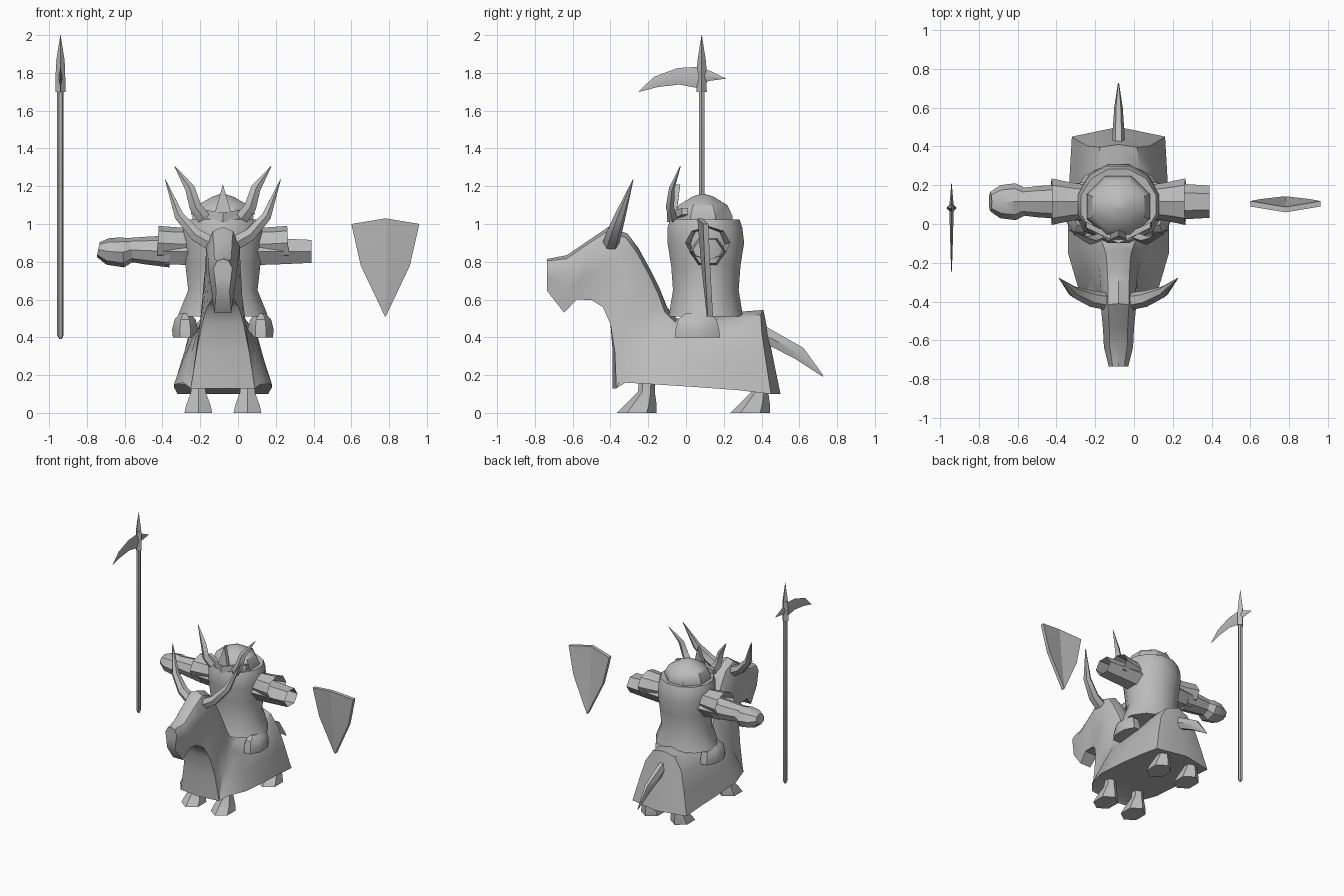
import bpy, bmesh, math
from mathutils import Vector

CX = -0.08   # centre line of mount and rider
grey = bpy.data.materials.new("plain grey")
grey.diffuse_color = (0.5, 0.5, 0.5, 1)


def finish(name, bm, angle=35):
    bmesh.ops.remove_doubles(bm, verts=bm.verts, dist=0.0005)
    bmesh.ops.recalc_face_normals(bm, faces=bm.faces)
    me = bpy.data.meshes.new(name)
    bm.to_mesh(me)
    bm.free()
    me.materials.append(grey)
    ob = bpy.data.objects.new(name, me)
    bpy.context.collection.objects.link(ob)
    bpy.ops.object.select_all(action='DESELECT')
    ob.select_set(True)
    bpy.context.view_layer.objects.active = ob
    bpy.ops.object.shade_smooth_by_angle(angle=math.radians(angle))
    return ob


def loft(name, rings, caps=(True, True), angle=35):
    """Skin a list of point rings; end caps are fans."""
    bm = bmesh.new()
    vs = [[bm.verts.new(p) for p in r] for r in rings]
    n = len(vs[0])
    for a, b in zip(vs, vs[1:]):
        for i in range(n):
            j = (i + 1) % n
            bm.faces.new((a[i], a[j], b[j], b[i]))
    for use, r in zip(caps, (vs[0], vs[-1])):
        if use:
            c = bm.verts.new((r[0].co + r[n // 2].co) / 2)
            for i in range(n):
                bm.faces.new((r[i], r[(i + 1) % n], c))
    return finish(name, bm, angle)


def tube(name, path, radii, ref, sides=6, caps=(True, True), angle=35):
    """Tapered tube; radii are (along ref, across ref)."""
    pts = [Vector(p) for p in path]
    rings = []
    for i, p in enumerate(pts):
        t = (pts[min(i + 1, len(pts) - 1)] - pts[max(i - 1, 0)]).normalized()
        u = Vector(ref)
        u = (u - t * u.dot(t)).normalized()
        w = t.cross(u)
        a, b = radii[i]
        rings.append([p + u * a * math.cos(k * math.tau / sides) + w * b * math.sin(k * math.tau / sides)
                      for k in range(sides)])
    return loft(name, rings, caps, angle)


def lathe(name, cx, cy, rows, sides=8, caps=(True, True), turn=0.0):
    """Stacked elliptical rings; rows are (z, x radius, y radius, y shift)."""
    return loft(name, [[(cx + rx * math.cos((k + turn) * math.tau / sides),
                         cy + dy + ry * math.sin((k + turn) * math.tau / sides), z)
                        for k in range(sides)] for z, rx, ry, dy in rows], caps)


def slab(name, outline, offset):
    """Closed plate from an outline pushed along offset."""
    a = [Vector(p) for p in outline]
    return loft(name, [a, [p + Vector(offset) for p in a]], angle=20)


# draped mount: sections from rump to nose
# (top y, top z, bottom y, bottom z, upper half width, lower half width, bow)
sections = [
    (0.41, 0.545, 0.50, 0.10, 0.16, 0.24, 0.05),
    (0.28, 0.535, 0.28, 0.12, 0.18, 0.25, 0),
    (0.10, 0.50, 0.08, 0.135, 0.18, 0.26, 0),
    (-0.05, 0.50, -0.15, 0.15, 0.16, 0.26, 0),
    (-0.10, 0.56, -0.32, 0.16, 0.13, 0.21, 0),
    (-0.14, 0.66, -0.39, 0.13, 0.11, 0.17, -0.03),
    (-0.19, 0.76, -0.388, 0.32, 0.10, 0.14, -0.02),
    (-0.25, 0.87, -0.40, 0.47, 0.095, 0.11, 0),
    (-0.31, 0.95, -0.44, 0.56, 0.09, 0.085, 0),
    (-0.41, 0.985, -0.50, 0.598, 0.09, 0.06, 0),
    (-0.52, 0.91, -0.58, 0.60, 0.08, 0.055, 0),
    (-0.63, 0.835, -0.645, 0.53, 0.075, 0.045, 0),
    (-0.735, 0.815, -0.735, 0.645, 0.05, 0.035, 0),
]
rings = []
for ty, tz, by, bz, wt, wb, bow in sections:
    half = [(0, 0), (0.06, 0.6 * wt), (0.28, wt), (0.62, (wt + wb) / 2), (1, wb), (1, 0)]
    full = half + [(t, -w) for t, w in half[-2:0:-1]]
    rings.append([(CX + w, ty + (by - ty) * t - bow * abs(w) / 0.24, tz + (bz - tz) * t) for t, w in full])
loft("mount_body", rings, angle=40)

# tail
tube("tail", [(CX, 0.40, 0.42), (CX, 0.48, 0.38), (CX, 0.60, 0.315), (CX, 0.725, 0.195)],
     [(0.03, 0.05), (0.03, 0.045), (0.022, 0.042), (0.003, 0.004)], (1, 0, 0))

for s, side in ((-1, "left"), (1, "right")):
    # hooves, flared towards the ground
    for y, toe, name in ((-0.21, -0.05, "front_hoof"), (0.39, -0.05, "rear_hoof")):
        lathe(f"{name}_{side}", CX + s * 0.13, y,
              [(0, 0.085, 0.105, toe), (0.04, 0.075, 0.085, toe * 0.6), (0.11, 0.045, 0.045, 0),
               (0.20, 0.045, 0.04, 0.005)], 6, turn=0.5)

    # mount horns
    tube(f"mount_horn_{side}",
         [(CX + s * x, y, z) for x, y, z in
          ((0.05, -0.40, 0.89), (0.14, -0.385, 0.94), (0.23, -0.35, 1.04), (0.305, -0.28, 1.235))],
         [(0.045, 0.045), (0.042, 0.038), (0.03, 0.028), (0.002, 0.002)], (0, 1, 0))

    # thin helmet horns
    tube(f"helmet_horn_{side}",
         [(CX + s * x, y, z) for x, y, z in
          ((0.10, -0.07, 1.03), (0.145, -0.085, 1.09), (0.175, -0.075, 1.19), (0.255, -0.03, 1.305))],
         [(0.022, 0.035), (0.022, 0.032), (0.015, 0.026), (0.002, 0.002)], (0, 1, 0), 4)

    # rider boots
    lathe(f"boot_{side}", CX + s * 0.20, 0.06,
          [(0.40, 0.07, 0.13, 0), (0.44, 0.075, 0.125, 0), (0.495, 0.06, 0.11, 0), (0.525, 0.03, 0.07, 0)],
          8, turn=0.5)

    # flared shoulder pads, open outward
    tube(f"shoulder_pad_{side}",
         [(CX + s * x, 0.115, z) for x, z in ((0.15, 0.895), (0.25, 0.895), (0.345, 0.90))],
         [(0.085, 0.085), (0.10, 0.088), (0.12, 0.09)], (0, 1, 0), 8, (True, False))

    # upper sleeves
    tube(f"sleeve_{side}",
         [(CX + s * x, 0.115, 0.855) for x in (0.14, 0.32, 0.47 if s > 0 else 0.34)],
         [(0.10, 0.085), (0.092, 0.078), (0.083, 0.07)], (0, 1, 0), 6, (True, False))

# forearm and fist on the weapon side
tube("forearm", [(x, 0.115, z) for x, z in ((-0.36, 0.855), (-0.50, 0.86), (-0.60, 0.865))],
     [(0.09, 0.085), (0.08, 0.072), (0.068, 0.06)], (0, 1, 0), 8)
tube("fist", [(x, 0.115, z) for x, z in ((-0.56, 0.865), (-0.61, 0.85), (-0.69, 0.855), (-0.74, 0.865))],
     [(0.07, 0.06), (0.095, 0.08), (0.085, 0.07), (0.05, 0.04)], (0, 1, 0), 8)

# rider robe
lathe("robe", CX, 0.10,
      [(0.51, 0.245, 0.205, 0.005), (0.53, 0.24, 0.20, 0.005), (0.65, 0.19, 0.18, 0.005),
       (0.78, 0.205, 0.19, 0.005), (0.90, 0.215, 0.21, 0.005), (0.98, 0.215, 0.205, 0), (1.025, 0.20, 0.19, 0),
       (1.02, 0.17, 0.165, 0)], 12, turn=0.5)

# helmet dome with rim
lathe("helmet", CX, 0.09,
      [(0.99, 0.17, 0.165, 0), (1.04, 0.175, 0.17, 0), (1.10, 0.145, 0.14, 0), (1.145, 0.06, 0.06, 0),
       (1.16, 0.01, 0.01, 0)], 8, turn=0.5)

# brow guard sweeping to a point at the front
for s, side in ((-1, "left"), (1, "right")):
    slab(f"brow_{side}", [(CX, -0.10, 1.01), (CX + s * 0.17, -0.02, 1.05), (CX + s * 0.165, -0.02, 1.085),
                          (CX, -0.10, 1.06)], (0, 0.03, 0))

# pointed diamond crest
slab("helmet_crest", [(CX, -0.09, 0.98), (CX + 0.04, -0.08, 1.07), (CX, -0.06, 1.21),
                      (CX - 0.04, -0.08, 1.07)], (0, 0.03, 0))

# polearm shaft, socket, spike
PX, PY = -0.94, 0.083
lathe("pole_shaft", PX, PY, [(0.39, 0.006, 0.006, 0), (0.41, 0.017, 0.017, 0), (1.72, 0.017, 0.017, 0)], 6)
lathe("pole_socket", PX, PY, [(1.70, 0.027, 0.027, 0), (1.85, 0.024, 0.024, 0)], 4)
lathe("pole_spike", PX, PY, [(1.82, 0.014, 0.014, 0), (1.86, 0.023, 0.023, 0), (2.0, 0.001, 0.001, 0)], 4)

# curved pole blade with rear spur
tube("pole_blade", [(PX, y, z) for y, z in ((-0.25, 1.70), (-0.16, 1.752), (-0.04, 1.782), (0.08, 1.775))],
     [(0.001, 0.001), (0.005, 0.029), (0.008, 0.044), (0.012, 0.058)], (1, 0, 0), 4)
tube("pole_spur", [(PX, y, z) for y, z in ((0.08, 1.78), (0.12, 1.785), (0.21, 1.77))],
     [(0.012, 0.05), (0.009, 0.028), (0.001, 0.001)], (1, 0, 0), 4)

# shield: two halves folded along the middle, leaning slightly
bm = bmesh.new()
rows = [(1.0, 1.03, 0.18, 0.09, 0.06), (0.78, 0.79, 0.13, 0.10, 0.08), (0.51, 0.51, 0.002, 0.115, 0.11)]
front, back = [], []
for ze, zm, w, ye, ym in rows:
    pts = [(0.78 - w, ye, ze), (0.78, ym, zm), (0.78 + w, ye, ze)]
    front.append([bm.verts.new(p) for p in pts])
    back.append([bm.verts.new((x, y + 0.028, z)) for x, y, z in pts])
for layer in (front, back):
    for a, b in zip(layer, layer[1:]):
        for i in (0, 1):
            bm.faces.new((a[i], a[i + 1], b[i + 1], b[i]))
for i in (0, 1):
    for r in (0, 2):
        bm.faces.new((front[r][i], front[r][i + 1], back[r][i + 1], back[r][i]))
    for c in (0, 2):
        bm.faces.new((front[i][c], front[i + 1][c], back[i + 1][c], back[i][c]))
finish("shield", bm, 15)
